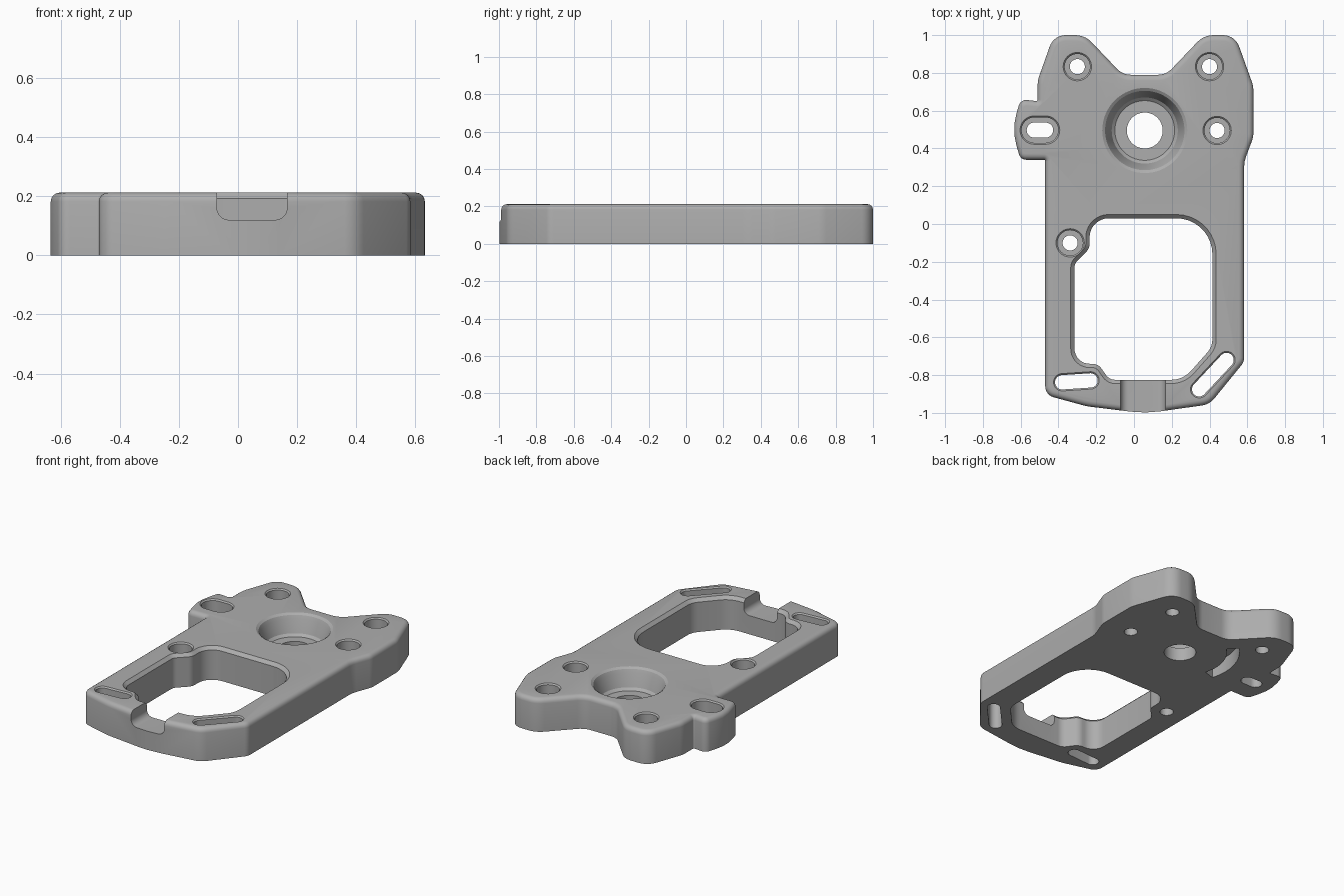
import bpy, bmesh
from math import pi, cos, sin, tan, radians
from mathutils import Vector, Matrix

if "Cube" in bpy.data.objects:
    bpy.data.objects.remove(bpy.data.objects["Cube"])

grey = bpy.data.materials.new("machined grey")
grey.use_nodes = True
colour = (0.42, 0.42, 0.42, 1)
grey.diffuse_color = colour
grey.node_tree.nodes["Principled BSDF"].inputs["Base Color"].default_value = colour

TOP = 0.212


def rounded(corners):
    """Closed loop from (x, y, radius) corners, each replaced by a tangent arc."""
    loop, n = [], len(corners)
    for i, (x, y, r) in enumerate(corners):
        p = Vector((x, y))
        a = (Vector(corners[i - 1][:2]) - p).normalized()
        b = (Vector(corners[(i + 1) % n][:2]) - p).normalized()
        inner = a.angle(b)
        start = p + a * (r / tan(inner / 2))
        centre = p + (a + b).normalized() * (r / sin(inner / 2))
        turn = (pi - inner) * (1 if a.cross(b) < 0 else -1)
        steps = max(2, int(abs(turn) / radians(9)))
        for k in range(steps + 1):
            loop.append(centre + Matrix.Rotation(turn * k / steps, 2) @ (start - centre))
    return loop


def slot(p, q, r, steps=20):
    """Round-ended loop from p to q; a circle when the two coincide."""
    p, q = Vector(p), Vector(q)
    d = (q - p).normalized() if p != q else Vector((1, 0))
    side = Vector((-d.y, d.x))
    loop = []
    for c, sign in ((q, 1), (p, -1)):
        for k in range(steps + (p != q)):
            t = -pi / 2 + pi * k / steps
            loop.append(c + (d * cos(t) + side * sin(t)) * r * sign)
    return loop


def offset(loop, amount):
    """Move a counter-clockwise loop outwards."""
    out = []
    for i, p in enumerate(loop):
        a = (p - loop[i - 1]).normalized()
        b = (loop[(i + 1) % len(loop)] - p).normalized()
        na, nb = Vector((a.y, -a.x)), Vector((b.y, -b.x))
        out.append(p + (na + nb) * (amount / max(0.3, 1 + na.dot(nb))))
    return out


def stack(name, loop, levels):
    """Solid skinned through copies of a loop at (height, offset) levels."""
    bm = bmesh.new()
    rings = [[bm.verts.new((p.x, p.y, z)) for p in offset(loop, o)] for z, o in levels]
    n = len(loop)
    for low, high in zip(rings, rings[1:]):
        for i in range(n):
            j = (i + 1) % n
            bm.faces.new((low[i], low[j], high[j], high[i]))
    bm.faces.new(rings[0][::-1])
    bm.faces.new(rings[-1])
    bmesh.ops.recalc_face_normals(bm, faces=bm.faces)
    mesh = bpy.data.meshes.new(name)
    bm.to_mesh(mesh)
    bm.free()
    mesh.materials.append(grey)
    obj = bpy.data.objects.new(name, mesh)
    bpy.context.collection.objects.link(obj)
    return obj


# Plate with a softened top rim
outline = rounded([
    (-0.47, -0.905, 0.06), (-0.25, -0.965, 0.3), (0.06, -1.003, 0.6), (0.40, -0.955, 0.1),
    (0.583, -0.73, 0.06), (0.583, 0.33, 0.15), (0.632, 0.46, 0.1), (0.632, 0.73, 0.12),
    (0.535, 1.0, 0.09), (0.37, 1.0, 0.12), (0.17, 0.79, 0.1), (-0.06, 0.79, 0.1),
    (-0.26, 1.0, 0.12), (-0.425, 1.0, 0.09), (-0.51, 0.76, 0.12), (-0.51, 0.65, 0.008),
    (-0.6, 0.66, 0.04), (-0.648, 0.5, 0.3), (-0.6, 0.34, 0.04), (-0.47, 0.34, 0.008)])
rim = [(TOP - 0.03 + 0.03 * sin(k * pi / 8), -0.03 * (1 - cos(k * pi / 8))) for k in range(5)]
plate = stack("plate", outline, [(0, 0)] + rim)

cutters = []


def through(name, loop, flare):
    cutters.append(stack(name, loop, [(-0.1, 0), (TOP - flare, 0), (TOP, flare), (0.3, flare)]))


def counterbore(name, p, q, bore, step, floor=0.1):
    cutters.append(stack(name, slot(p, q, bore), [
        (-0.1, 0), (floor, 0), (floor, step), (TOP - 0.008, step), (TOP, step + 0.008), (0.3, step + 0.008)]))


# Window, end slots and front notch
window = rounded([
    (-0.315, -0.74, 0.08), (-0.19, -0.74, 0.06), (-0.13, -0.825, 0.06), (0.26, -0.825, 0.14),
    (0.415, -0.65, 0.1), (0.415, 0.03, 0.19), (-0.235, 0.03, 0.1),
    (-0.235, -0.13, 0.06), (-0.315, -0.21, 0.05)])
through("window_cutter", window, 0.02)
through("left_slot_cutter", slot((-0.38, -0.838), (-0.23, -0.828), 0.038), 0.008)
through("right_slot_cutter", slot((0.345, -0.875), (0.49, -0.72), 0.038), 0.008)

notch = rounded([(-0.071, 0.12, 0.04), (0.166, 0.12, 0.04), (0.166, 0.4, 0.04), (-0.071, 0.4, 0.04)])
notch_cutter = stack("notch_cutter", notch, [(0.75, 0), (1.1, 0)])
notch_cutter.data.transform(Matrix.Rotation(pi / 2, 4, "X"))
cutters.append(notch_cutter)

# Screw holes with wide upper bores
for i, p in enumerate([(-0.3, 0.833), (0.4, 0.833), (0.44, 0.495), (-0.338, -0.1)]):
    counterbore(f"screw_hole_cutter_{i}", p, p, 0.04, 0.027)
counterbore("lug_slot_cutter", (-0.528, 0.497), (-0.468, 0.497), 0.04, 0.027)

# Conical centre socket
hub = Vector((0.057, 0.495))
cutters.append(stack("socket_cutter", slot(hub, hub, 0.095, 32), [
    (-0.1, 0), (0.085, 0), (0.085, 0.063), (0.1, 0.08), (TOP - 0.03, 0.106),
    (TOP - 0.01, 0.115), (TOP, 0.13), (0.3, 0.13)]))

# Curved blind groove on the underside
angles = [radians(132 + 5 * k) for k in range(14)]
arc = [Vector((cos(a), sin(a))) for a in angles]
groove = [hub + d * 0.355 for d in arc] + [hub + d * 0.28 for d in reversed(arc)]
cutters.append(stack("groove_cutter", groove, [(-0.1, 0), (0.1, 0)]))

for cutter in cutters:
    cut = plate.modifiers.new(cutter.name, "BOOLEAN")
    cut.operation = "DIFFERENCE"
    cut.solver = "EXACT"
    cut.object = cutter

# Apply the cuts and tidy up
bpy.ops.object.select_all(action="DESELECT")
plate.select_set(True)
bpy.context.view_layer.objects.active = plate
for cutter in cutters:
    bpy.ops.object.modifier_apply(modifier=cutter.name)
    bpy.data.objects.remove(cutter)
bpy.ops.object.shade_smooth_by_angle(angle=radians(30))
